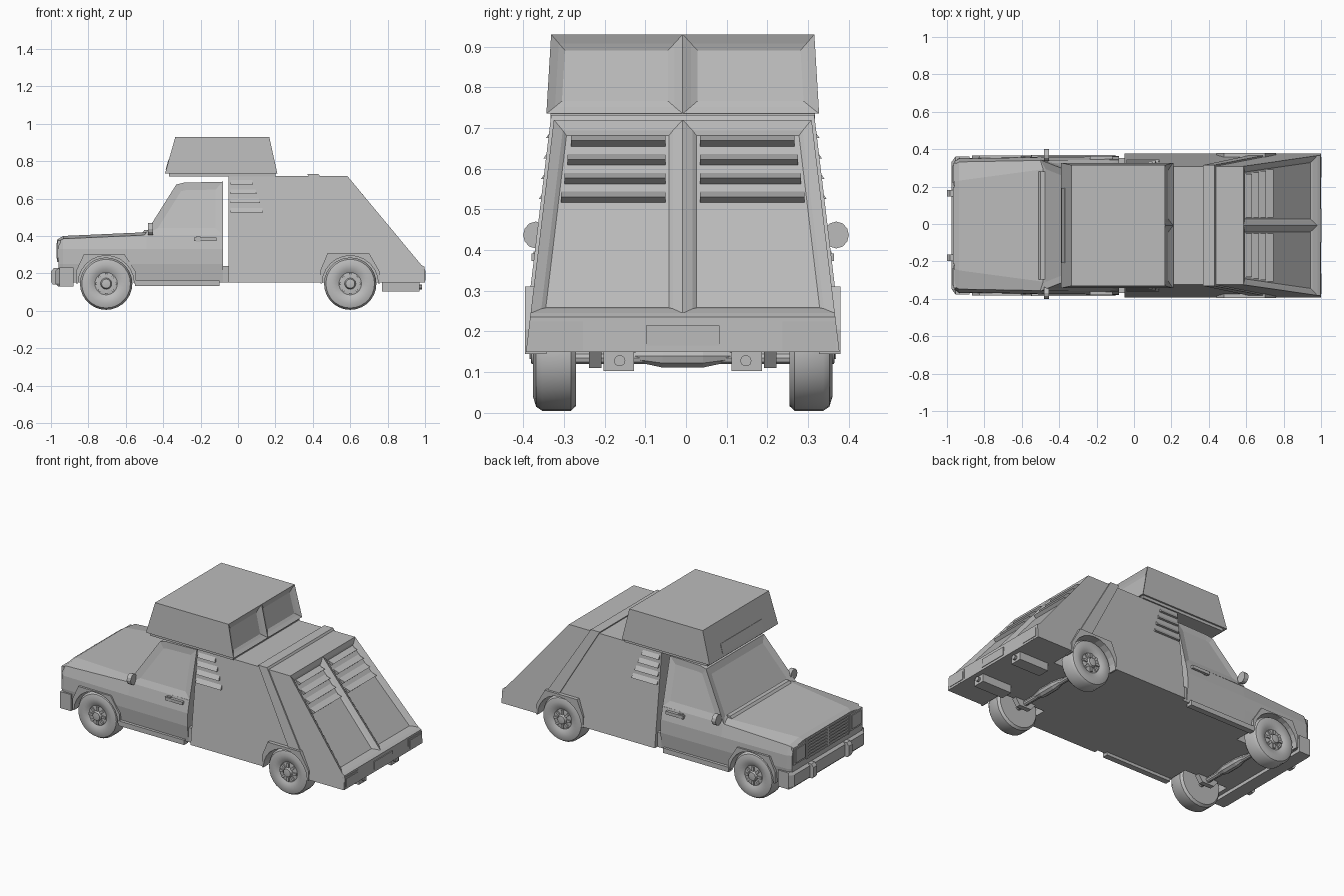
import bpy, bmesh
from math import sin, cos, pi
from mathutils import Vector

cube = bpy.data.objects.get("Cube")
if cube:
    bpy.data.objects.remove(cube, do_unlink=True)

grey = bpy.data.materials.new("body grey")
grey.use_nodes = True
grey.diffuse_color = (0.5, 0.5, 0.5, 1)
grey.node_tree.nodes["Principled BSDF"].inputs["Base Color"].default_value = grey.diffuse_color
CY = -0.008  # body centre line


def loft(name, rings, insets=(), pick=None, smooth=False):
    """Skin closed rings of points, cap the ends, then inset the picked faces."""
    bm = bmesh.new()
    vs = [[bm.verts.new((x, y + CY, z)) for x, y, z in ring] for ring in rings]
    n = len(vs[0])
    for a, b in zip(vs, vs[1:]):
        for i in range(n):
            j = (i + 1) % n
            bm.faces.new((a[i], a[j], b[j], b[i]))
    bm.faces.new(vs[0])
    bm.faces.new(vs[-1])
    bmesh.ops.recalc_face_normals(bm, faces=bm.faces[:])
    if pick:
        faces = [f for f in bm.faces if pick(f.normal)]
        for width, depth in insets:
            bmesh.ops.inset_individual(bm, faces=faces, thickness=width, depth=depth,
                                       use_even_offset=True)
    me = bpy.data.meshes.new(name)
    bm.to_mesh(me)
    bm.free()
    me.materials.append(grey)
    ob = bpy.data.objects.new(name, me)
    bpy.context.collection.objects.link(ob)
    if smooth:
        bpy.ops.object.select_all(action='DESELECT')
        ob.select_set(True)
        bpy.context.view_layer.objects.active = ob
        bpy.ops.object.shade_smooth_by_angle(angle=0.6)
    return ob


def prism(name, pts, y0, y1, **kw):
    return loft(name, [[(x, y, z) for x, z in pts] for y in (y0, y1)], **kw)


def wide(name, pts, w, split=False, **kw):
    """Symmetric side profile whose half width depends on height."""
    sides = (-1, 0, 1) if split else (-1, 1)
    return loft(name, [[(x, s * w(z), z) for x, z in pts] for s in sides], **kw)


def rect(x0, x1, z0, z1):
    return [(x0, z0), (x1, z0), (x1, z1), (x0, z1)]


def lathe(name, x, z, profile, n=28, **kw):
    return loft(name, [[(x + r * cos(2 * pi * i / n), y, z + r * sin(2 * pi * i / n))
                        for i in range(n)] for r, y in profile], **kw)


def camper_w(z):
    return 0.385 - 0.12 * (z - 0.15)


# Camper body with two recessed hatch panels on the sloping tail
camper = wide("camper_body", [(-.05, .15), (-.05, .72), (.585, .72), (.98, .245),
                              (.997, .235), (1.0, .15)], camper_w, split=True,
              insets=[(.024, -.012), (.01, -.008)],
              pick=lambda n: n.x > .7 and n.z > .6)
wide("camper_band", [(.37, .732), (.43, .732), (.69, .31), (.61, .31)],
     lambda z: camper_w(z) + .008)

# Side louvres, lower lip standing proud
for i in range(4):
    z = .675 - .05 * i
    x = .075 + .018 * i
    wide("side_louvre", [(-.04, z), (x + .006, z), (x, z + .03), (-.04, z + .03)],
         lambda h, z=z: camper_w(h) + (.014 if h < z + .01 else -.003))

# Tail louvres lie on the recessed panels
down = Vector((.395, 0, -.475)).normalized()
out = Vector((.475, 0, .395)).normalized()
for i in range(4):
    top = Vector((.585, 0, .72)) + down * (.03 + .06 * i) - out * .022
    low = top + down * .038
    lip = low + out * .024
    for s in (-1, 1):
        prism("tail_louvre", [(p.x, p.z) for p in (top, low, lip)],
              s * .042, s * (.275 + .008 * i))

# Lower cab and bonnet
stations = [(-.96, .385, .345, .23), (-.935, .4, .36, .24), (-.49, .42, .368, .3),
            (-.08, .42, .372, .3)]
rings = []
for x, top, w, crease in stations:
    half = [(w - .012, .15), (w, .25), (w - .003, .33), (w - .02, top - .015), (crease, top)]
    rings.append([(x, y, z) for y, z in half] + [(x, -y, z) for y, z in half[::-1]])
cab = loft("cab_lower", rings)
prism("chassis_link", rect(-.1, -.03, .15, .24), -.36, .36)

# Cab upper with recessed glass on the front, sides and back
wide("cab_upper", [(-.5, .405), (-.33, .675), (-.29, .685), (-.08, .69), (-.08, .405)],
     lambda z: .352 - .25 * (z - .4), insets=[(.04, -.008)],
     pick=lambda n: abs(n.y) > .8 or n.x < -.7)
prism("cowl_strip", [(-.515, .415), (-.5, .432), (-.475, .432), (-.475, .41)], -.29, .29)

# Wheel arches
WHEELS = {"front": -.705, "rear": .6}
for end, wx in WHEELS.items():
    body = cab if end == "front" else camper
    arc = [(.15 * cos(pi * i / 12), .15 * sin(pi * i / 12)) for i in range(13)]
    lift = .165 if end == "rear" else .155
    y_out = .388 if end == "rear" else .374
    flare = [(-.16, 0), (-.16, .07), (-.12, lift), (.1, lift), (.16, .06), (.16, 0)]
    for s in (-1, 1):
        cutter = prism("arch_cutter", arc_pts := [(wx + .15 * cos(pi * i / 12),
                       .145 + .15 * sin(pi * i / 12)) for i in range(24)], s * .22, s * .5)
        mod = body.modifiers.new("arch", 'BOOLEAN')
        mod.object = cutter
        mod.solver = 'EXACT'
        bpy.context.view_layer.objects.active = body
        bpy.ops.object.modifier_apply(modifier=mod.name)
        bpy.data.objects.remove(cutter, do_unlink=True)
        prism(end + "_arch_flare", [(wx + a, .145 + b) for a, b in flare + arc],
              s * .335, s * y_out)

# Wheels, hubs and axles
tyre = [(.09, .262), (.128, .262), (.14, .275), (.14, .345), (.13, .36), (.105, .368),
        (.075, .362), (.06, .354), (.05, .356), (.03, .356), (.024, .372), (.008, .374)]
for end, wx in WHEELS.items():
    for s in (-1, 1):
        lathe(end + "_wheel", wx, .145, [(r, s * y) for r, y in tyre], smooth=True)
        for k in range(8):
            a = pi * k / 4
            d, t = Vector((cos(a), sin(a))), Vector((-sin(a), cos(a)))
            c = Vector((wx, .145))
            prism("hub_spoke", [tuple(c + d * r + t * q) for r, q in
                                ((.03, -.007), (.056, -.007), (.056, .007), (.03, .007))],
                  s * .35, s * .364)
        prism("suspension_arm", [(wx - .07, .15), (wx - .04, .11), (wx + .04, .11),
                                 (wx + .07, .15)], s * .2, s * .23)
    lathe(end + "_axle", wx, .135, [(.016, -.27), (.016, .27)], n=10)
    lathe(end + "_differential", wx, .14, [(.012, -.13), (.03, -.05), (.03, .05), (.012, .13)], n=10)

# Roof box with two recessed windows at the back and a panel at the front
def box_w(z):
    return .335 - .06 * (z - .735)


wide("roof_box", [(-.39, .735), (.21, .735), (.167, .93), (-.335, .93)], box_w, split=True,
     insets=[(.02, -.012), (.016, -.008)], pick=lambda n: n.x > .9)
prism("roof_box_base", rect(-.37, .2, .718, .737), -.325, .325)
prism("roof_box_front_panel", [(-.387, .755), (-.371, .81), (-.36, .81), (-.37, .755)], -.2, .2)

# Paired side fittings
for s in (-1, 1):
    prism("side_sill", rect(-.55, -.1, .132, .162), s * .34, s * .376)
    prism("door_handle", rect(-.235, -.115, .373, .392), s * .35, s * .372)
    prism("handle_mount", rect(-.225, -.2, .368, .397), s * .345, s * .366)
    prism("mirror_stalk", rect(-.475, -.462, .415, .435), s * .33, s * .37)
    loft("door_mirror", [[(x, s * .369 - CY + .031 * cos(pi * k / 6), .437 + .033 * sin(pi * k / 6))
                          for k in range(12)] for x in (-.482, -.455)])
    # Tail lamps, exhausts and bumper guards
    prism("tail_lamp_frame", rect(.98, 1.0, .153, .224), s * .245, s * .377)
    prism("tail_lamp", rect(.98, 1.003, .163, .214), s * .256, s * .366)
    prism("silencer", rect(.77, .97, .103, .152), s * .12, s * .195)
    loft("tailpipe", [[(x, s * .155 + .014 * cos(pi * k / 5), .128 + .014 * sin(pi * k / 5))
                       for k in range(10)] for x in (.9, .985)])
    prism("bumper_guard", [(-.99, .14), (-1.0, .155), (-1.0, .21), (-.985, .228),
                           (-.94, .228), (-.94, .14)], s * .155, s * .19)
    # Headlamps beside the grille
    prism("headlamp_frame", rect(-.966, -.95, .268, .375), s * .215, s * .335)
    prism("headlamp", rect(-.971, -.95, .28, .363), s * .228, s * .322)
    prism("grille_side", rect(-.968, -.95, .26, .38), s * .195, s * .207)
prism("number_plate", rect(.98, 1.003, .165, .215), -.09, .09)

# Grille
for i in range(7):
    z = .26 + .0185 * i
    prism("grille_slat", rect(-.967, -.95, z, z + .009), -.2, .2)
prism("grille_bar", rect(-.969, -.95, .26, .38), -.008, .008)

# Front bumper, tapered at its ends
section = [(-.975, .145), (-.975, .215), (-.955, .232), (-.88, .232), (-.88, .13), (-.96, .13)]
loft("front_bumper", [[(max(x, -.955) if abs(y) > .35 else x, y, z) for x, z in section]
                      for y in (-.368, -.34, .34, .368)])
